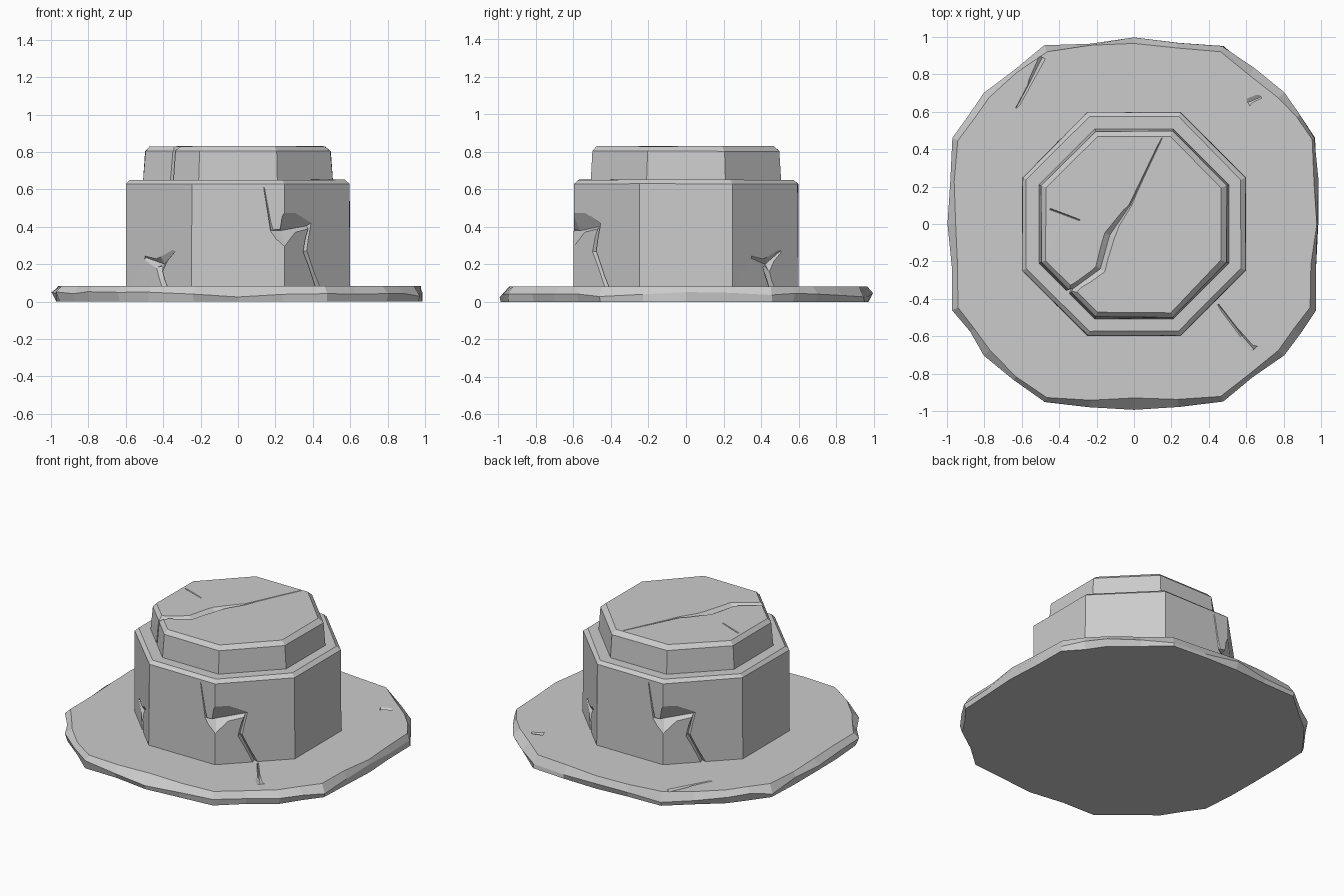
import bpy, bmesh, math, random
from mathutils import Vector

if "Cube" in bpy.data.objects:
    bpy.data.objects.remove(bpy.data.objects["Cube"])

random.seed(4)


def make_object(name, verts, faces):
    bm = bmesh.new()
    vs = [bm.verts.new(v) for v in verts]
    for f in faces:
        bm.faces.new([vs[i] for i in f])
    bmesh.ops.recalc_face_normals(bm, faces=bm.faces[:])
    mesh = bpy.data.meshes.new(name)
    bm.to_mesh(mesh)
    bm.free()
    obj = bpy.data.objects.new(name, mesh)
    bpy.context.collection.objects.link(obj)
    return obj


def loft(name, rings):
    """Closed solid through a stack of rings with equal point counts."""
    n = len(rings[0])
    faces = [list(range(n)), [(len(rings) - 1) * n + i for i in range(n)]]
    for r in range(len(rings) - 1):
        for i in range(n):
            j = (i + 1) % n
            faces.append([r * n + i, r * n + j, r * n + n + j, r * n + n + i])
    return make_object(name, [p for ring in rings for p in ring], faces)


def octagon(apothem, z, wear=0.0):
    pts = []
    for k in range(8):
        a = math.radians(22.5 + 45 * k)
        r = apothem / math.cos(math.radians(22.5)) - random.uniform(0, wear)
        pts.append((r * math.cos(a), r * math.sin(a), z - random.uniform(0, wear) * 0.3))
    return pts


def crack(target, path, normal=None):
    """Cut a V groove along path; each point is (x, y, z, half width, depth)."""
    pts = [Vector(p[:3]) for p in path]
    rows = []
    for i, p in enumerate(pts):
        t = (pts[min(i + 1, len(pts) - 1)] - pts[max(i - 1, 0)]).normalized()
        n = Vector(normal) if normal else Vector((p.x, p.y, 0)).normalized()
        side = t.cross(n).normalized()
        w, d = path[i][3:]
        rise = 0.04
        k = w * (1 + rise / d)
        rows.append([p + n * rise + side * k, p + n * rise - side * k, p - n * d])
    cutter = loft("crack_cutter", rows)
    cutter.hide_render = True
    mod = target.modifiers.new("crack", 'BOOLEAN')
    mod.operation = 'DIFFERENCE'
    mod.solver = 'EXACT'
    mod.object = cutter
    bpy.context.view_layer.objects.active = target
    bpy.ops.object.modifier_apply(modifier=mod.name)
    bpy.data.objects.remove(cutter)


def half_turn(path):
    return [(-x, -y, z, w, d) for x, y, z, w, d in path]


# Base slab: rough sixteen-sided outline with a worn, chipped rim
quarter = [(0.99, 0.0), (0.97, 0.46), (0.80, 0.70), (0.48, 0.955)]
corners = quarter + [(0, 0.99)] + [(-x, y) for x, y in quarter[:0:-1]]
corners += [(-x, -y) for x, y in corners]
outline = []
for i, (x, y) in enumerate(corners):
    nx, ny = corners[(i + 1) % len(corners)]
    outline += [(x, y), ((x + nx) / 2, (y + ny) / 2)]


def rim(z, low, high, dz=0.0):
    pts = []
    for x, y in outline:
        s = 1 - random.uniform(low, high)
        pts.append((x * s, y * s, z - random.uniform(0, dz)))
    return pts


base = loft("base_slab", [rim(0.0, 0.0, 0.02), rim(0.055, -0.008, 0.01, 0.03),
                          rim(0.083, 0.012, 0.038)])
for v in base.data.vertices:
    if v.co.z > 0.07 and abs(v.co.x) < 0.02 and v.co.y < 0:
        v.co.y = -0.93                       # front chip
line = [(0.45, -0.43, 0.083, 0.004, 0.01), (0.58, -0.60, 0.083, 0.010, 0.012),
        (0.64, -0.67, 0.083, 0.026, 0.012)]
crack(base, line, (0, 0, 1))
crack(base, [(-0.49, 0.89, 0.083, 0.018, 0.015), (-0.55, 0.77, 0.083, 0.012, 0.01),
             (-0.63, 0.62, 0.083, 0.003, 0.008)], (0, 0, 1))
crack(base, [(0.61, 0.65, 0.083, 0.022, 0.012), (0.68, 0.68, 0.083, 0.008, 0.01)], (0, 0, 1))

# Octagonal drum with a chamfered upper edge
drum = loft("drum", [octagon(0.6, 0.06), octagon(0.6, 0.63, 0.006),
                     octagon(0.578, 0.652, 0.01)])
big = [(0.14, -0.60, 0.61, 0.003, 0.008), (0.18, -0.60, 0.38, 0.008, 0.012),
       (0.245, -0.60, 0.38, 0.085, 0.04), (0.385, -0.465, 0.405, 0.022, 0.03),
       (0.36, -0.49, 0.27, 0.015, 0.03), (0.43, -0.42, 0.07, 0.015, 0.03)]
small = [(-0.34, -0.51, 0.27, 0.005, 0.01), (-0.41, -0.44, 0.20, 0.045, 0.025),
         (-0.50, -0.35, 0.235, 0.012, 0.012)]
stem = [(-0.425, -0.425, 0.19, 0.02, 0.03), (-0.39, -0.46, 0.07, 0.02, 0.02)]
for path in (big, small, stem):
    crack(drum, path)
    crack(drum, half_turn(path))

# Octagonal cap on top with a bevelled rim
cap = loft("cap", [octagon(0.508, 0.64), octagon(0.5, 0.805, 0.008),
                   octagon(0.475, 0.832, 0.012)])
crack(cap, [(-0.36, -0.37, 0.825, 0.025, 0.03), (-0.29, -0.32, 0.83, 0.02, 0.02),
            (-0.18, -0.24, 0.83, 0.028, 0.02), (-0.13, -0.06, 0.83, 0.03, 0.025),
            (-0.02, 0.10, 0.83, 0.008, 0.012), (0.15, 0.46, 0.83, 0.002, 0.006)], (0, 0, 1))
crack(cap, [(-0.45, 0.08, 0.83, 0.005, 0.008), (-0.29, 0.02, 0.83, 0.003, 0.006)], (0, 0, 1))
# Split running down the side of the cap
crack(cap, [(-0.345, -0.365, 0.86, 0.015, 0.03), (-0.35, -0.36, 0.64, 0.008, 0.015)])
